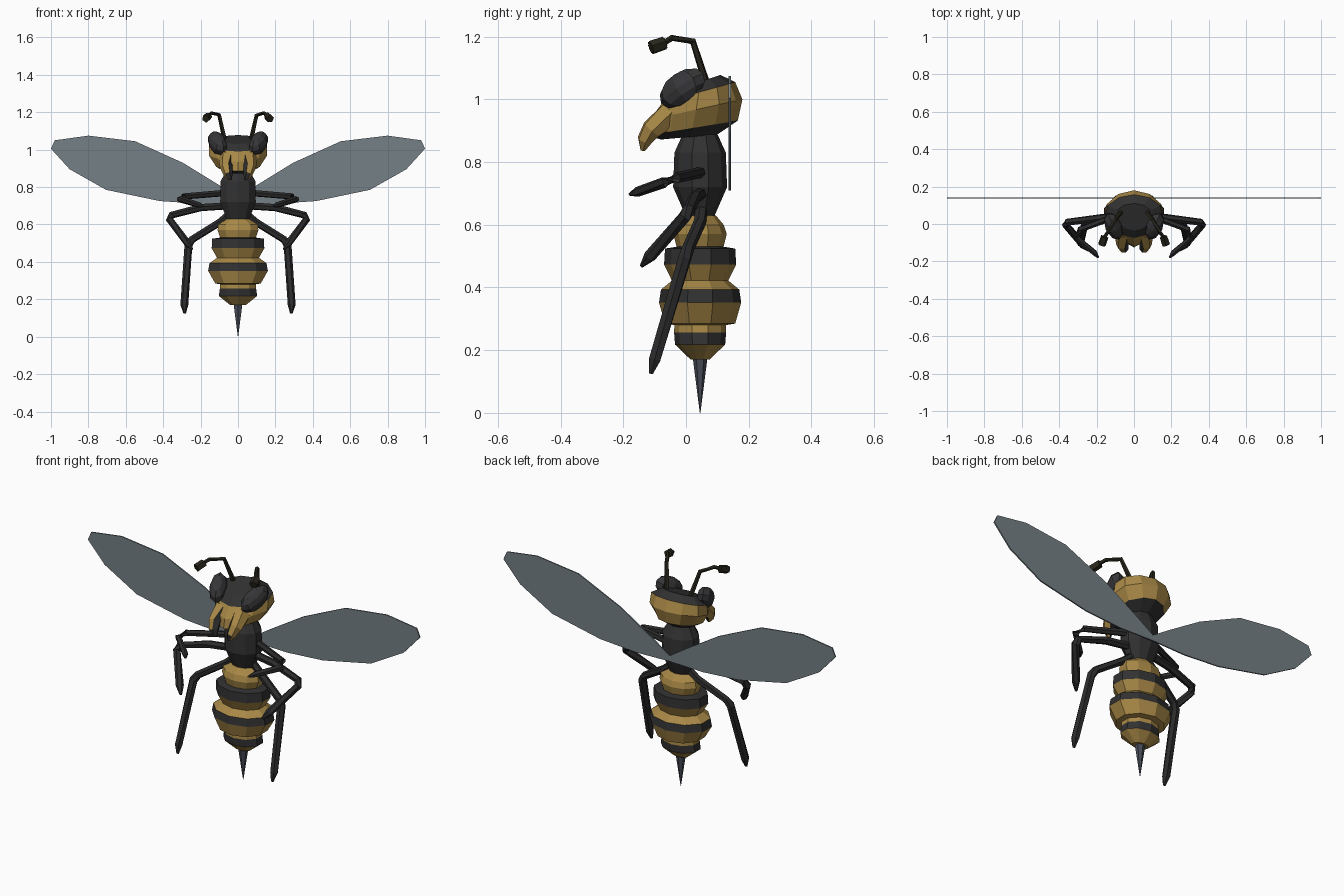
import bpy, bmesh, math
from mathutils import Vector, Matrix, Euler

if "Cube" in bpy.data.objects:
    bpy.data.objects.remove(bpy.data.objects["Cube"])


def material(name, r, g, b, a=1.0):
    m = bpy.data.materials.new(name)
    m.diffuse_color = (r, g, b, a)
    m.use_nodes = True
    m.node_tree.nodes["Principled BSDF"].inputs["Base Color"].default_value = m.diffuse_color
    return m


YELLOW = material("ochre yellow", 0.39, 0.246, 0.062)
DARK = material("charcoal", 0.031, 0.031, 0.032)
EYE = material("eye grey", 0.037, 0.037, 0.040)
LEG = material("leg black", 0.024, 0.024, 0.025)
FEELER = material("olive black", 0.021, 0.019, 0.011)
STING = material("steel grey", 0.065, 0.072, 0.098)
WING = material("wing blue grey", 0.175, 0.215, 0.238, 0.85)


def finish(bm, name, mats):
    bmesh.ops.recalc_face_normals(bm, faces=bm.faces)
    me = bpy.data.meshes.new(name)
    bm.to_mesh(me)
    bm.free()
    for m in mats:
        me.materials.append(m)
    ob = bpy.data.objects.new(name, me)
    bpy.context.collection.objects.link(ob)
    return ob


def loft(name, rings, mats, bands=None, rule=None):
    """Skin a list of point rings; bands gives the material of each strip."""
    bm = bmesh.new()
    vs = [[bm.verts.new(p) for p in ring] for ring in rings]
    n = len(vs[0])
    bands = bands or [0] * (len(vs) - 1)
    for k, mi in enumerate(bands):
        for i in range(n):
            j = (i + 1) % n
            f = bm.faces.new((vs[k][i], vs[k][j], vs[k + 1][j], vs[k + 1][i]))
            f.material_index = mi
    bm.faces.new(vs[0]).material_index = bands[0]
    bm.faces.new(vs[-1]).material_index = bands[-1]
    if rule:
        bmesh.ops.recalc_face_normals(bm, faces=bm.faces)
        for f in bm.faces:
            f.material_index = rule(f)
    return finish(bm, name, mats)


def ellipse(z, rx, ry, cy=0.045, n=10):
    return [(rx * math.sin(2 * math.pi * i / n), cy - ry * math.cos(2 * math.pi * i / n), z)
            for i in range(n)]


def tube(name, pts, radii, mats, sides=6, rule=None):
    """Tapered tube along a bent path, mitred at the joints."""
    pts = [Vector(p) for p in pts]
    rings = []
    for k, p in enumerate(pts):
        a = (p - pts[k - 1]).normalized() if k else Vector()
        b = (pts[k + 1] - p).normalized() if k < len(pts) - 1 else Vector()
        t = (a + b).normalized()
        u = t.cross(Vector((0, 1, 0.3))).normalized()
        v = t.cross(u)
        rings.append([p + radii[k] * (u * math.cos(2 * math.pi * i / sides)
                                      + v * math.sin(2 * math.pi * i / sides))
                      for i in range(sides)])
    return loft(name, rings, mats, rule=rule)


# Striped abdomen: (z, half width, half depth, band colour below this ring)
abdomen = [(.63, .06, .05, 0), (.60, .11, .075, 0), (.57, .115, .085, 0),
           (.53, .10, .075, 1), (.524, .145, .112, 1), (.473, .148, .115, 0),
           (.422, .118, .09, 0), (.393, .16, .125, 1), (.352, .168, .131, 0),
           (.285, .128, .112, 0), (.28, .10, .082, 0), (.257, .102, .083, 1),
           (.218, .108, .08, 0), (.17, .045, .03, 0)]
loft("abdomen", [ellipse(z, a, b) for z, a, b, _ in abdomen], [YELLOW, DARK],
     [r[3] for r in abdomen[:-1]])

# Stinger
loft("stinger", [ellipse(.18, .028, .024, n=6), ellipse(.0, .001, .001, n=6)], [STING])

# Thorax
loft("thorax", [ellipse(z, a, b) for z, a, b in
                [(.92, .055, .045), (.89, .065, .055), (.83, .098, .082),
                 (.72, .10, .086), (.615, .058, .04)]], [DARK])

# Head: tilted egg-shaped rings (front y, front z, back y, back z, half width, front taper)
head = [(-.08, .872, .10, .888, .075, .6), (-.125, .885, .165, .932, .128, .55),
        (-.115, .935, .18, 1.0, .168, .6), (-.075, .99, .157, 1.055, .162, .75),
        (-.035, 1.03, .11, 1.078, .105, .8)]


def head_ring(fy, fz, by, bz, w, taper, n=12):
    ring = []
    for i in range(n):
        a = 2 * math.pi * i / n
        t = (1 - math.cos(a)) / 2
        ring.append((w * math.sin(a) * (taper + (1 - taper) * min(1, 1.6 * t)),
                     fy + (by - fy) * t, fz + (bz - fz) * t))
    return ring


loft("head", [head_ring(*r) for r in head], [YELLOW, DARK], [1, 0, 0, 1])

wing_outline = [(0, .745), (.10, .81), (.295, .93), (.55, 1.045), (.80, 1.075), (.98, 1.05),
                (1.0, 1.005), (.90, .895), (.705, .785), (.417, .725), (.2, .71), (0, .715)]
legs = {
    "front_leg": ([(.05, .06, .77), (.29, -.03, .75), (.31, -.07, .735), (.21, -.155, .705),
                   (.19, -.18, .697)], [.018, .017, .018, .016, .005]),
    "middle_leg": ([(.05, .05, .70), (.20, .03, .69), (.355, .01, .65), (.365, -.005, .625),
                    (.27, -.115, .50), (.245, -.142, .468)], [.02, .02, .02, .021, .02, .006]),
    "hind_leg": ([(.04, .05, .66), (.10, .045, .61), (.245, .005, .52), (.265, -.005, .49),
                  (.287, -.10, .17), (.285, -.112, .125)], [.02, .02, .02, .022, .021, .007]),
}

for s, side in ((-1, "left"), (1, "right")):
    # Eye
    bm = bmesh.new()
    bmesh.ops.create_uvsphere(bm, u_segments=8, v_segments=6, radius=1)
    rot = Euler((math.radians(33), 0, math.radians(-24 * s))).to_matrix().to_4x4()
    bm.transform(Matrix.Translation((.11 * s, -.012, 1.035)) @ rot
                 @ Matrix.Diagonal((.045, .088, .052, 1)))
    finish(bm, side + "_eye", [EYE])

    # Mandible: yellow outside, dark inside
    tube(side + "_mandible",
         [(.06 * s, -.045, .955), (.062 * s, -.11, .905), (.052 * s, -.132, .87),
          (.04 * s, -.138, .838)], [.045, .034, .025, .008], [YELLOW, DARK], 6,
         lambda f: int(f.normal.x * s < 0.15 and f.normal.z < 0.5))

    # Antenna with a block at the tip
    path = [(.07, .065, 1.05), (.10, .022, 1.185), (.14, -.045, 1.196), (.162, -.075, 1.177)]
    tube(side + "_antenna", [(x * s, y, z) for x, y, z in path],
         [.013, .011, .010, .010], [FEELER], 5)
    tube(side + "_antenna_tip", [(.157 * s, -.068, 1.18), (.172 * s, -.112, 1.165)],
         [.021, .022], [FEELER], 5)

    # Legs
    for name, (path, radii) in legs.items():
        tube(side + "_" + name, [(x * s, y, z) for x, y, z in path], radii, [LEG])

    # Wing: thin plate
    loft(side + "_wing", [[(x * s, y, z) for x, z in wing_outline] for y in (.136, .143)],
         [WING])
